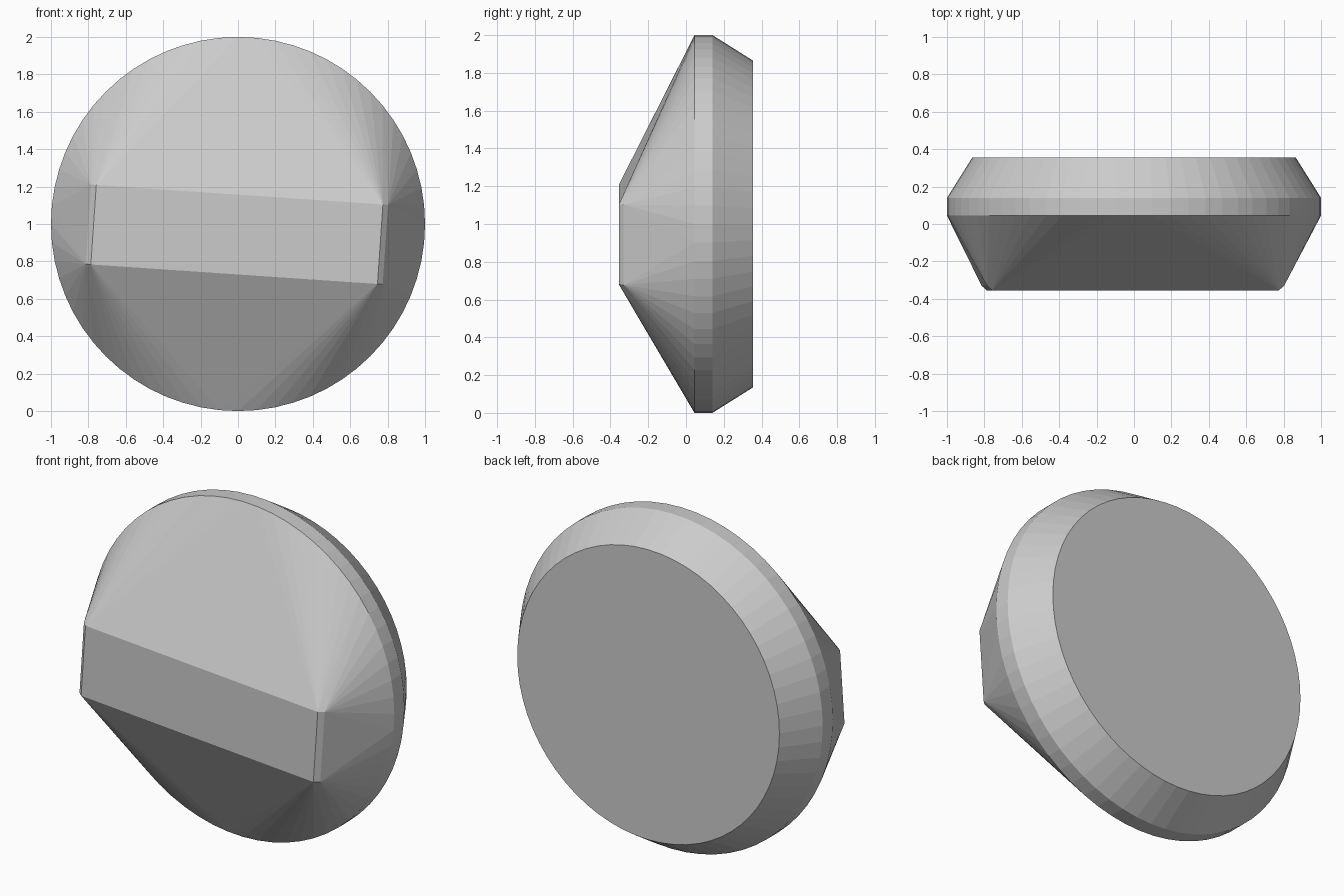
import bpy, bmesh
from math import sin, cos, pi, radians

if "Cube" in bpy.data.objects:
    bpy.data.objects.remove(bpy.data.objects["Cube"])

SEGMENTS = 64
bm = bmesh.new()

# Round body: rings as (y, radius) along the depth axis
for y, r in [(0.045, 1.0), (0.14, 1.0), (0.355, 0.865)]:
    for i in range(SEGMENTS):
        a = 2 * pi * i / SEGMENTS
        bm.verts.new((r * cos(a), y, 1 + r * sin(a)))

# Slightly tilted front bar: flat face plus small bevelled ends
tilt = radians(-3.9)
for y, half_len in [(-0.355, 0.768), (-0.33, 0.796)]:
    for sx in (-1, 1):
        for sz in (-1, 1):
            u, v = sx * half_len, sz * 0.213
            bm.verts.new((-0.006 + u * cos(tilt) - v * sin(tilt), y,
                          0.944 + u * sin(tilt) + v * cos(tilt)))

# Skin the rings and the bar together into one tapered solid
bmesh.ops.convex_hull(bm, input=bm.verts[:])
bmesh.ops.dissolve_limit(bm, angle_limit=radians(0.2),
                         verts=bm.verts[:], edges=bm.edges[:])
bmesh.ops.recalc_face_normals(bm, faces=bm.faces[:])

mesh = bpy.data.meshes.new("tapered_disc")
bm.to_mesh(mesh)
bm.free()
bpy.context.collection.objects.link(bpy.data.objects.new("tapered_disc", mesh))
